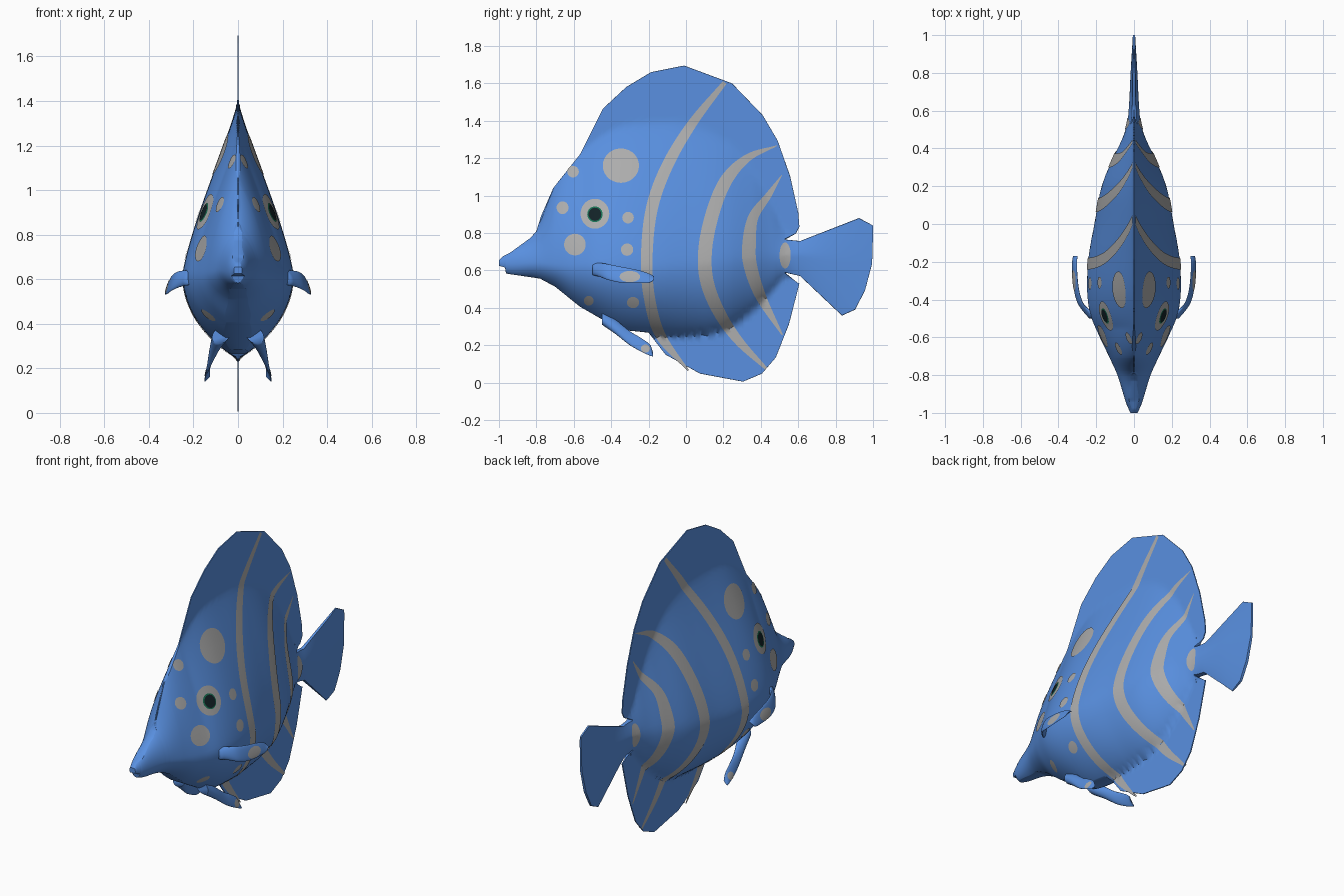
import bpy, bmesh, math

if "Cube" in bpy.data.objects:
    bpy.data.objects.remove(bpy.data.objects["Cube"])


def material(name, rgb):
    m = bpy.data.materials.new(name)
    m.diffuse_color = (*rgb, 1)
    m.use_nodes = True
    m.node_tree.nodes["Principled BSDF"].inputs["Base Color"].default_value = m.diffuse_color
    return m


BLUE = material("body_blue", (0.10, 0.28, 0.75))
GREY = material("marking_grey", (0.42, 0.42, 0.42))
GREEN = material("eye_green", (0.01, 0.17, 0.09))
DARK = material("pupil_dark", (0.006, 0.016, 0.02))


def linear(pts, y):
    for a, b in zip(pts, pts[1:]):
        if y <= b[0]:
            break
    return a[1] + (b[1] - a[1]) * min(1, max(0, (y - a[0]) / (b[0] - a[0])))


def smooth(pts, s):
    """Cubic interpolation of every column in a table keyed by its first column."""
    s = min(max(s, pts[0][0]), pts[-1][0])
    i = next(k for k in range(len(pts) - 1) if s <= pts[k + 1][0])
    a, b = pts[i], pts[i + 1]
    p, n = pts[max(i - 1, 0)], pts[min(i + 2, len(pts) - 1)]
    h = b[0] - a[0]
    t = (s - a[0]) / h
    out = []
    for c in range(1, len(a)):
        ma = (b[c] - p[c]) / (b[0] - p[0]) * h
        mb = (n[c] - a[c]) / (n[0] - a[0]) * h
        out.append((2*t**3 - 3*t*t + 1) * a[c] + (t**3 - 2*t*t + t) * ma
                   + (3*t*t - 2*t**3) * b[c] + (t**3 - t*t) * mb)
    return out


def finish(bm, name, mat, angle=40):
    bmesh.ops.remove_doubles(bm, verts=bm.verts, dist=1e-5)
    bmesh.ops.recalc_face_normals(bm, faces=bm.faces)
    me = bpy.data.meshes.new(name)
    bm.to_mesh(me)
    bm.free()
    me.materials.append(mat)
    ob = bpy.data.objects.new(name, me)
    bpy.context.collection.objects.link(ob)
    bpy.ops.object.select_all(action='DESELECT')
    ob.select_set(True)
    bpy.context.view_layer.objects.active = ob
    bpy.ops.object.shade_smooth_by_angle(angle=math.radians(angle))
    return ob


# y, half width, height of widest point, top of flesh, bottom of flesh
FLESH = [(-1, .016, .64, .662, .615), (-.95, .038, .635, .70, .578), (-.8, .085, .64, .82, .55),
         (-.7, .13, .63, 1.05, .50), (-.6, .178, .62, 1.19, .41), (-.48, .228, .62, 1.30, .33),
         (-.35, .245, .62, 1.37, .27), (-.18, .238, .61, 1.39, .25), (0, .207, .62, 1.38, .25),
         (.2, .168, .64, 1.30, .28), (.35, .108, .66, 1.15, .38), (.45, .06, .67, .98, .48),
         (.53, .034, .68, .82, .56), (.62, .024, .68, .79, .52), (.8, .015, .66, .88, .38),
         (1, .003, .64, .95, .30)]


def half_width(y, z):
    w, mid, top, low = smooth(FLESH, y)
    k = min(1, max(0, (y + .92) / .37))
    if z > mid:
        u = min(1, (z - mid) / (top - mid))
        f = (1 - u ** (2 - .7 * k)) ** (.55 + .6 * k)
    else:
        v = min(1, (mid - z) / (mid - low))
        f = (1 - v * v) ** (.55 + .25 * k)
    return w * f + .003


def slab(name, upper, lower, columns, rows):
    """Two-sided solid between an upper and a lower outline."""
    y0, y1 = upper[0][0], upper[-1][0]
    ys = {round(y0 + (y1 - y0) * i / columns, 4) for i in range(columns + 1)}
    ys = sorted(ys | {p[0] for p in upper + lower})
    bm = bmesh.new()
    sides = {}
    for s in (-1, 1):
        grid = []
        for y in ys:
            hi, lo = linear(upper, y), linear(lower, y)
            col = []
            for j in range(rows + 1):
                z = lo + (hi - lo) * (1 - math.cos(math.pi * j / rows)) / 2
                edge = j in (0, rows)
                x = 0 if edge else half_width(y, z)
                col.append(bm.verts.new((s * x, y, z)))
            grid.append(col)
        for a, b in zip(grid, grid[1:]):
            for j in range(rows):
                bm.faces.new((a[j], b[j], b[j + 1], a[j + 1]))
        sides[s] = grid
    for e in (0, -1):
        a, b = sides[-1][e], sides[1][e]
        for j in range(rows):
            bm.faces.new((a[j], a[j + 1], b[j + 1], b[j]))
    return finish(bm, name, BLUE)


# Body with the main run of the dorsal and anal fins
slab("body",
     [(-1, .655), (-.98, .675), (-.94, .695), (-.83, .775), (-.8, .81), (-.775, .89), (-.71, 1.04),
      (-.567, 1.22), (-.444, 1.465), (-.32, 1.58), (-.187, 1.66), (-.01, 1.695), (.246, 1.6),
      (.41, 1.43), (.49, 1.294), (.53, 1.18)],
     [(-1, .625), (-.968, .615), (-.962, .583), (-.78, .556), (-.7, .513), (-.567, .406),
      (-.353, .283), (-.2, .267), (-.11, .15), (.075, .048), (.305, .005), (.406, .048),
      (.48, .134), (.53, .26)], 110, 64)
# Rear lobes of the fins and the tail
slab("dorsal_fin_lobe", [(.53, 1.18), (.556, 1.107), (.6, .91), (.606, .836)],
     [(.53, .765), (.588, .797), (.606, .834)], 6, 16)
slab("anal_fin_lobe", [(.53, .588), (.595, .535), (.606, .53)],
     [(.53, .26), (.55, .31), (.606, .528)], 6, 16)
slab("tail_fin", [(.53, .765), (.61, .757), (.925, .88), (1, .84)],
     [(.53, .588), (.61, .57), (.834, .358), (.904, .39), (.957, .492), (.995, .636), (1, .80)], 24, 24)


# Paired fins: y, x, upper z, lower z, half thickness
PECTORAL = [(-.5, .205, .645, .575, .03), (-.46, .25, .64, .565, .018), (-.42, .283, .634, .55, .01),
            (-.35, .304, .62, .535, .007), (-.25, .314, .6, .532, .006), (-.19, .314, .58, .535, .005),
            (-.17, .31, .567, .552, .003)]
PELVIC = [(-.45, .075, .39, .31, .04), (-.38, .1, .34, .262, .025), (-.3, .122, .275, .2, .012),
          (-.24, .133, .238, .166, .007), (-.19, .138, .2, .143, .005), (-.177, .138, .165, .14, .003)]


def fin_point(table, y, a):
    x, hi, lo, th = smooth(table, y)
    c = math.cos(a)
    return x - .012 * c + th * math.sin(a), y, (hi + lo) / 2 + (hi - lo) / 2 * c


def fin_outside(table):
    def outside(y, z):
        _, hi, lo, _ = smooth(table, y)
        c = (z - (hi + lo) / 2) / ((hi - lo) / 2)
        return fin_point(table, y, math.acos(max(-1, min(1, c))))[0]
    return outside


def paired_fin(name, table, n=24, seg=20):
    for s, side in ((-1, "left"), (1, "right")):
        bm = bmesh.new()
        rings = []
        for i in range(n + 1):
            y = table[0][0] + (table[-1][0] - table[0][0]) * i / n
            pts = [fin_point(table, y, 2 * math.pi * k / seg) for k in range(seg)]
            rings.append([bm.verts.new((s * x, yy, z)) for x, yy, z in pts])
        for a, b in zip(rings, rings[1:]):
            for k in range(seg):
                m = (k + 1) % seg
                bm.faces.new((a[k], a[m], b[m], b[k]))
        bm.faces.new(rings[0])
        bm.faces.new(rings[-1])
        finish(bm, f"{side}_{name}", BLUE, 60)


paired_fin("pectoral_fin", PECTORAL)
paired_fin("pelvic_fin", PELVIC)


def marking(name, grid, mat, lift=.004, surface=half_width):
    """Thin plate over a (y, z) grid, laid on both flanks."""
    for s, side in ((-1, "left"), (1, "right")):
        bm = bmesh.new()
        vs = [[bm.verts.new((s * (surface(y, z) + lift), y, z)) for y, z in row] for row in grid]
        for a, b in zip(vs, vs[1:]):
            for j in range(len(a) - 1):
                bm.faces.new((a[j], a[j + 1], b[j + 1], b[j]))
        ob = finish(bm, f"{side}_{name}", mat)
        # face the plate outwards
        if sum(p.normal.x * p.area for p in ob.data.polygons) * s < 0:
            ob.data.flip_normals()


def spot(name, y, z, ry, rz, mat=GREY, lift=.004, surface=half_width):
    grid = [[(y + ry * r / 5 * math.cos(2 * math.pi * k / 28), z + rz * r / 5 * math.sin(2 * math.pi * k / 28))
             for k in range(29)] for r in range(6)]
    marking(name, grid, mat, lift, surface)


def stripe(name, pts):
    """pts: centre y, centre z, half width."""
    table = [(i, *p) for i, p in enumerate(pts)]
    n = 10 * (len(pts) - 1)
    rows = []
    for i in range(n + 1):
        s = i / 10
        y, z, w = smooth(table, s)
        p, q = smooth(table, s - .05), smooth(table, s + .05)
        dy, dz = q[0] - p[0], q[1] - p[1]
        d = math.hypot(dy, dz)
        w = max(w, .001)
        rows.append([(y - dz / d * w * e / 3, z + dy / d * w * e / 3) for e in range(-3, 4)])
    marking(name, rows, GREY)


# Flank stripes
stripe("front_stripe", [(.207, 1.605, .012), (.03, 1.38, .025), (-.105, 1.15, .031), (-.185, .92, .032),
                        (-.21, .66, .031), (-.195, .45, .03), (-.135, .25, .027), (.012, .065, .004)])
stripe("middle_stripe", [(.487, 1.267, .002), (.335, 1.205, .02), (.22, 1.09, .033), (.148, .925, .036),
                         (.104, .725, .037), (.11, .55, .036), (.175, .38, .032), (.28, .225, .024),
                         (.428, .075, .008)])
stripe("rear_stripe", [(.513, 1.11, .002), (.44, 1.0, .017), (.36, .885, .027), (.338, .75, .036),
                       (.343, .63, .036), (.4, .46, .028), (.515, .255, .004)])

# Spots
for i, (y, z, ry, rz) in enumerate([(-.348, 1.16, .097, .092), (-.604, 1.128, .031, .031),
                                    (-.66, .935, .032, .034), (-.594, .738, .058, .058),
                                    (-.31, .882, .031, .031), (-.315, .711, .033, .033),
                                    (-.52, .438, .026, .026), (-.283, .428, .033, .03),
                                    (.53, .68, .03, .07)]):
    spot(f"spot_{i + 1}", y, z, ry, rz)
spot("pectoral_spot", -.3, .567, .055, .03, lift=.002, surface=fin_outside(PECTORAL))
spot("pelvic_spot", -.217, .182, .024, .022, lift=.002, surface=fin_outside(PELVIC))

# Eyes
spot("eye_surround", -.487, .903, .077, .08)
spot("eye_ring", -.487, .9, .041, .042, GREEN, .006)
spot("pupil", -.487, .9, .034, .035, DARK, .008)
